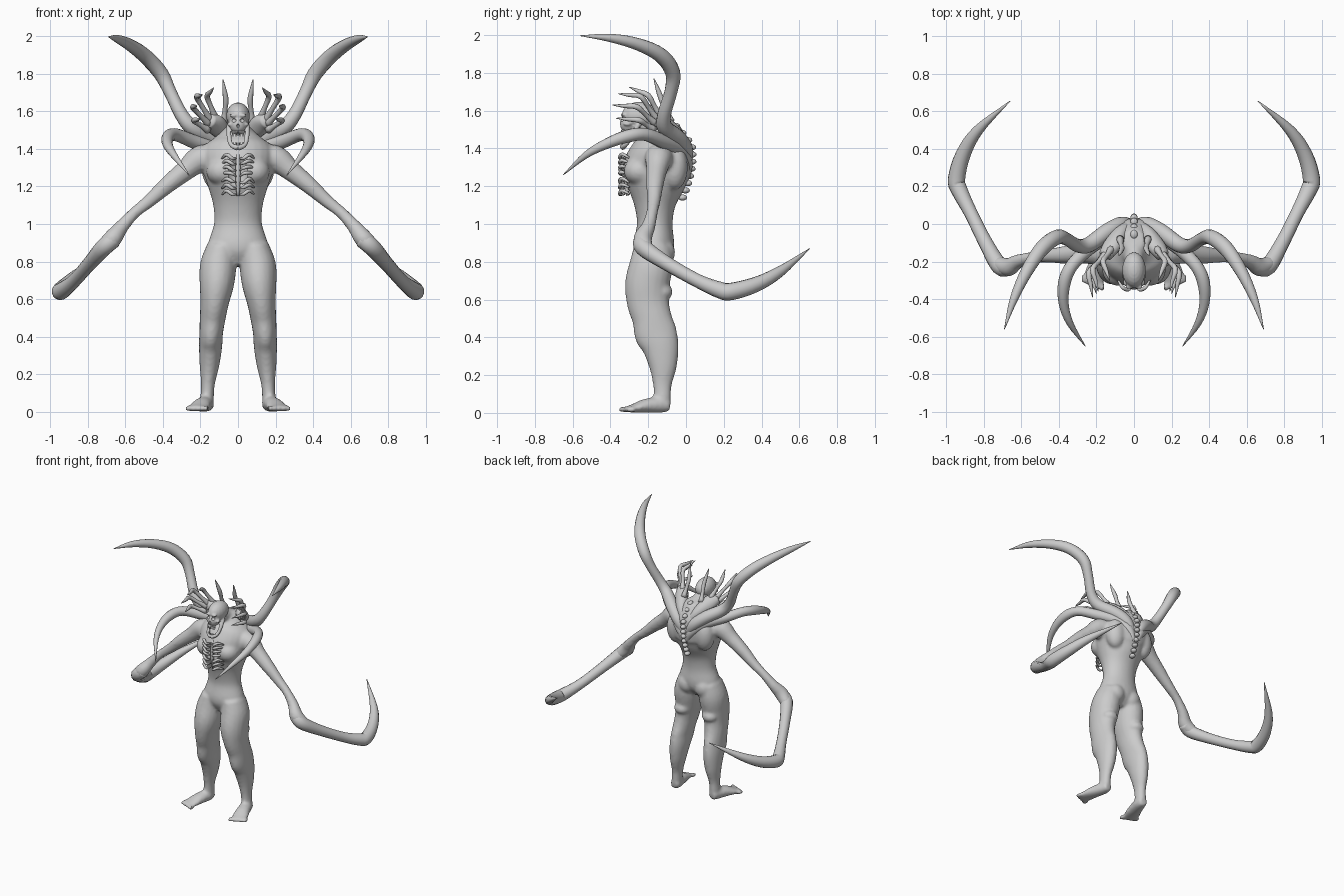
import bpy, bmesh, math, random
from mathutils import Vector, Matrix

random.seed(4)
if "Cube" in bpy.data.objects:
    bpy.data.objects.remove(bpy.data.objects["Cube"])

grey = bpy.data.materials.new("pale_grey_flesh")
grey.use_nodes = True
grey.diffuse_color = (0.6, 0.6, 0.6, 1)
grey.node_tree.nodes["Principled BSDF"].inputs["Base Color"].default_value = (0.6, 0.6, 0.6, 1)

X, Y, Z = Vector((1, 0, 0)), Vector((0, 1, 0)), Vector((0, 0, 1))


def spline(points, steps):
    """Catmull-Rom through points of (x, y, z, width, depth)."""
    pts = [Vector(p if len(p) == 5 else (*p, p[3])) for p in points]
    pts = [pts[0] * 2 - pts[1]] + pts + [pts[-1] * 2 - pts[-2]]
    out = []
    for a, b, c, d in zip(pts, pts[1:], pts[2:], pts[3:]):
        for i in range(steps):
            t = i / steps
            out.append(0.5 * (2 * b + (c - a) * t + (2 * a - 5 * b + 4 * c - d) * t ** 2
                              + (3 * b - a - 3 * c + d) * t ** 3))
    return out + [pts[-2]]


def tube(bm, points, side=1, ref=Y, sides=14, steps=4):
    """Tapered tube along a path; side=-1 mirrors it across x."""
    path = spline(points, steps)
    pos = [Vector((p[0] * side, p[1], p[2])) for p in path]
    rings, u, old = [], None, None
    for i, p in enumerate(pos):
        t = (pos[min(i + 1, len(pos) - 1)] - pos[max(i - 1, 0)]).normalized()
        u = t.cross(ref).normalized() if u is None else old.rotation_difference(t) @ u
        v, old = t.cross(u), t
        w, d = max(path[i][3], .001), max(path[i][4], .001)
        angles = [2 * math.pi * k / sides for k in range(sides)]
        rings.append([bm.verts.new(p + u * w * math.cos(a) + v * d * math.sin(a)) for a in angles])
    for r, q in zip(rings, rings[1:]):
        for k in range(sides):
            n = (k + 1) % sides
            bm.faces.new((r[k], r[n], q[n], q[k]))
    bm.faces.new(rings[0])
    bm.faces.new(rings[-1])


def ball(bm, centre, size):
    m = Matrix.Translation(centre) @ Matrix.Diagonal((*size, 1))
    bmesh.ops.create_uvsphere(bm, u_segments=20, v_segments=12, radius=1, matrix=m)


def finish(name, bm):
    bmesh.ops.recalc_face_normals(bm, faces=bm.faces)
    mesh = bpy.data.meshes.new(name)
    bm.to_mesh(mesh)
    bm.free()
    ob = bpy.data.objects.new(name, mesh)
    bpy.context.collection.objects.link(ob)
    mesh.materials.append(grey)
    mesh.shade_smooth()
    return ob


def fuse(name, bm, voxel, smooth, hollow):
    """Melt overlapping parts into one skin, then carve the hollow."""
    ob, cutter = finish(name, bm), finish(name + "_cutter", hollow)
    cutter.hide_render = True
    rem = ob.modifiers.new("skin", 'REMESH')
    rem.mode, rem.voxel_size, rem.use_smooth_shade = 'VOXEL', voxel, True
    relax = ob.modifiers.new("relax", 'SMOOTH')
    relax.factor, relax.iterations = 0.5, smooth
    cut = ob.modifiers.new("carve", 'BOOLEAN')
    cut.operation, cut.object = 'DIFFERENCE', cutter
    deps = bpy.context.evaluated_depsgraph_get()
    mesh = bpy.data.meshes.new_from_object(ob.evaluated_get(deps))
    ob.modifiers.clear()
    ob.data = mesh
    mesh.materials.clear()
    mesh.materials.append(grey)
    bpy.data.objects.remove(cutter)
    bpy.context.view_layer.objects.active = ob
    ob.select_set(True)
    bpy.ops.object.shade_smooth_by_angle(angle=math.radians(50))
    ob.select_set(False)


# Body: torso, legs, feet and upper arms in one skin
body = bmesh.new()
tube(body, [(0, -.18, .78, .05, .06), (0, -.175, .84, .15, .10), (0, -.17, .9, .158, .108),
            (0, -.165, 1, .128, .094), (0, -.165, 1.1, .132, .11), (0, -.16, 1.2, .16, .155),
            (0, -.155, 1.28, .185, .18), (0, -.13, 1.36, .2, .168), (0, -.11, 1.42, .17, .145),
            (0, -.1, 1.47, .11, .11), (0, -.09, 1.53, .05, .06)], sides=28)
tube(body, [(0, -.08, 1.45, .08), (0, -.16, 1.5, .055), (0, -.25, 1.54, .045)], ref=X)
for s in (1, -1):
    tube(body, [(.085, -.175, .88, .08, .1), (.105, -.185, .78, .097, .115), (.113, -.205, .68, .092, .118),
                (.125, -.2, .58, .076, .112), (.135, -.18, .5, .069, .105), (.143, -.16, .42, .063, .113),
                (.146, -.135, .35, .062, .098), (.152, -.122, .25, .053, .075), (.16, -.125, .15, .037, .05),
                (.164, -.125, .08, .036, .045), (.165, -.125, .03, .036, .04)], s, sides=20)
    tube(body, [(.163, -.085, .035, .03, .03), (.168, -.13, .042, .042, .042), (.19, -.21, .038, .05, .038),
                (.212, -.28, .024, .058, .022), (.222, -.315, .018, .05, .016)], s, ref=Z)
    for i in range(5):
        ball(body, (s * (.168 + .025 * i), -.335 + .011 * i, .018), (.014, .026, .016))
    tube(body, [(.11, -.14, 1.33, .09), (.2, -.145, 1.345, .075), (.28, -.155, 1.285, .056),
                (.38, -.165, 1.205, .046), (.47, -.17, 1.125, .036), (.55, -.18, 1.06, .031),
                (.62, -.2, .985, .038), (.67, -.23, .92, .05), (.73, -.21, .865, .04)], s)
    ball(body, (s * .085, -.245, 1.28), (.085, .085, .075))     # chest muscle
    ball(body, (s * .07, -.125, .85), (.07, .068, .075))        # buttock
    ball(body, (s * .12, -.06, 1.3), (.075, .07, .12))          # shoulder blade
    ball(body, (s * .12, -.125, .64), (.06, .055, .045))        # back of thigh
wound = bmesh.new()
ball(wound, (0, -.35, 1.26), (.06, .055, .11))
fuse("body", body, .011, 5, wound)

# Torn ribs and breastbone across the open chest
ribs = bmesh.new()
for i in range(7):
    for s in (1, -1):
        z, j = 1.165 + i * .032, random.uniform(-.01, .01)
        tube(ribs, [(.085, -.3, z + j, .005), (.06, -.338, z + .012, .01),
                    (.03, -.35, z + j, .009), (.01, -.325, z - .008, .004)], s, sides=8)
tube(ribs, [(0, -.31, 1.15, .008), (0, -.32, 1.26, .014), (0, -.31, 1.37, .01)], sides=8)
finish("ribs", ribs)

# Skull with sockets, nose hole and hanging jaw
skull, holes = bmesh.new(), bmesh.new()
ball(skull, (0, -.245, 1.575), (.063, .095, .072))
ball(skull, (0, -.305, 1.53), (.046, .045, .05))
for s in (1, -1):
    tube(skull, [(.05, -.25, 1.53, .014), (.047, -.29, 1.46, .013), (.034, -.32, 1.42, .013),
                 (0, -.338, 1.405, .016)], s, ref=X, sides=10)
    ball(skull, (s * .042, -.31, 1.53), (.016, .022, .012))
    ball(skull, (s * .025, -.334, 1.578), (.022, .012, .009))
    ball(holes, (s * .025, -.352, 1.553), (.017, .025, .013))
ball(holes, (0, -.355, 1.522), (.008, .02, .012))
fuse("skull", skull, .006, 2, holes)

teeth = bmesh.new()
for i in range(-4, 5):
    x, y = i * .0075, -.338 + abs(i) * .003
    tube(teeth, [(x, y, 1.497, .005), (x, y - .004, 1.465, .001)], ref=X, sides=6, steps=1)
    tube(teeth, [(x, y + .002, 1.412, .005), (x, y - .002, 1.437, .001)], ref=X, sides=6, steps=1)
finish("teeth", teeth)

# Knobs along the spine
spine = bmesh.new()
for i in range(11):
    z = 1.14 + i * .038
    y = -.035 + .075 * math.sin(math.pi * min(1, (z - 1.08) / .56)) - .06 * max(0, (z - 1.42) / .1)
    ball(spine, (0, y - .008, z), (.02, .024, .016))
finish("spine", spine)

# Paired limbs: forearm blades, raised scythes, forward scythes
LIMBS = {
    "forearm_blade": [(.66, -.23, .92, .045), (.715, -.225, .875, .046), (.79, -.1, .79, .038),
                      (.87, .06, .7, .036), (.93, .18, .65, .044), (.945, .24, .643, .046),
                      (.91, .37, .68, .04), (.83, .5, .75, .028), (.66, .655, .87, .002)],
    "raised_scythe": [(.01, 0, 1.28, .015), (.06, .0, 1.38, .04), (.14, -.04, 1.45, .045), (.24, -.11, 1.51, .042),
                      (.3, -.115, 1.58, .036), (.36, -.08, 1.7, .034), (.41, -.07, 1.8, .04),
                      (.49, -.13, 1.89, .04), (.57, -.25, 1.95, .033), (.64, -.4, 1.985, .022), (.69, -.56, 1.997, .002)],
    "forward_scythe": [(.01, .01, 1.24, .012), (.05, .0, 1.33, .035), (.13, -.05, 1.4, .04), (.24, -.13, 1.44, .037),
                       (.33, -.22, 1.475, .034), (.37, -.31, 1.465, .034), (.375, -.42, 1.425, .027),
                       (.34, -.53, 1.365, .018), (.26, -.65, 1.26, .002)],
}
FINGERS = [[(.075, -.08, 1.54), (.065, -.13, 1.66), (.08, -.17, 1.77)],
           [(.12, -.13, 1.56), (.165, -.2, 1.68), (.13, -.3, 1.725)],
           [(.145, -.15, 1.55), (.22, -.24, 1.675), (.19, -.36, 1.69)],
           [(.155, -.16, 1.53), (.24, -.26, 1.62), (.22, -.39, 1.63)],
           [(.16, -.17, 1.5), (.235, -.25, 1.55), (.2, -.37, 1.56)]]
for s, label in ((1, "left"), (-1, "right")):
    for name, path in LIMBS.items():
        bm = bmesh.new()
        tube(bm, path, s, ref=X if path[0][0] > .5 else Y)
        finish(f"{label}_{name}", bm)
    # Clawed hand growing from the back beside the head
    hand = bmesh.new()
    tube(hand, [(.02, -.01, 1.4, .03), (.07, -.05, 1.47, .04), (.12, -.12, 1.53, .055, .04),
                (.155, -.17, 1.55, .035)], s)
    for base, knuckle, tip in FINGERS:
        tube(hand, [(*base, .022), (*Vector(base).lerp(Vector(knuckle), .5), .013), (*knuckle, .015),
                    (*Vector(knuckle).lerp(Vector(tip), .5), .011), (*tip, .002)], s, sides=8, steps=3)
    finish(f"{label}_back_hand", hand)
